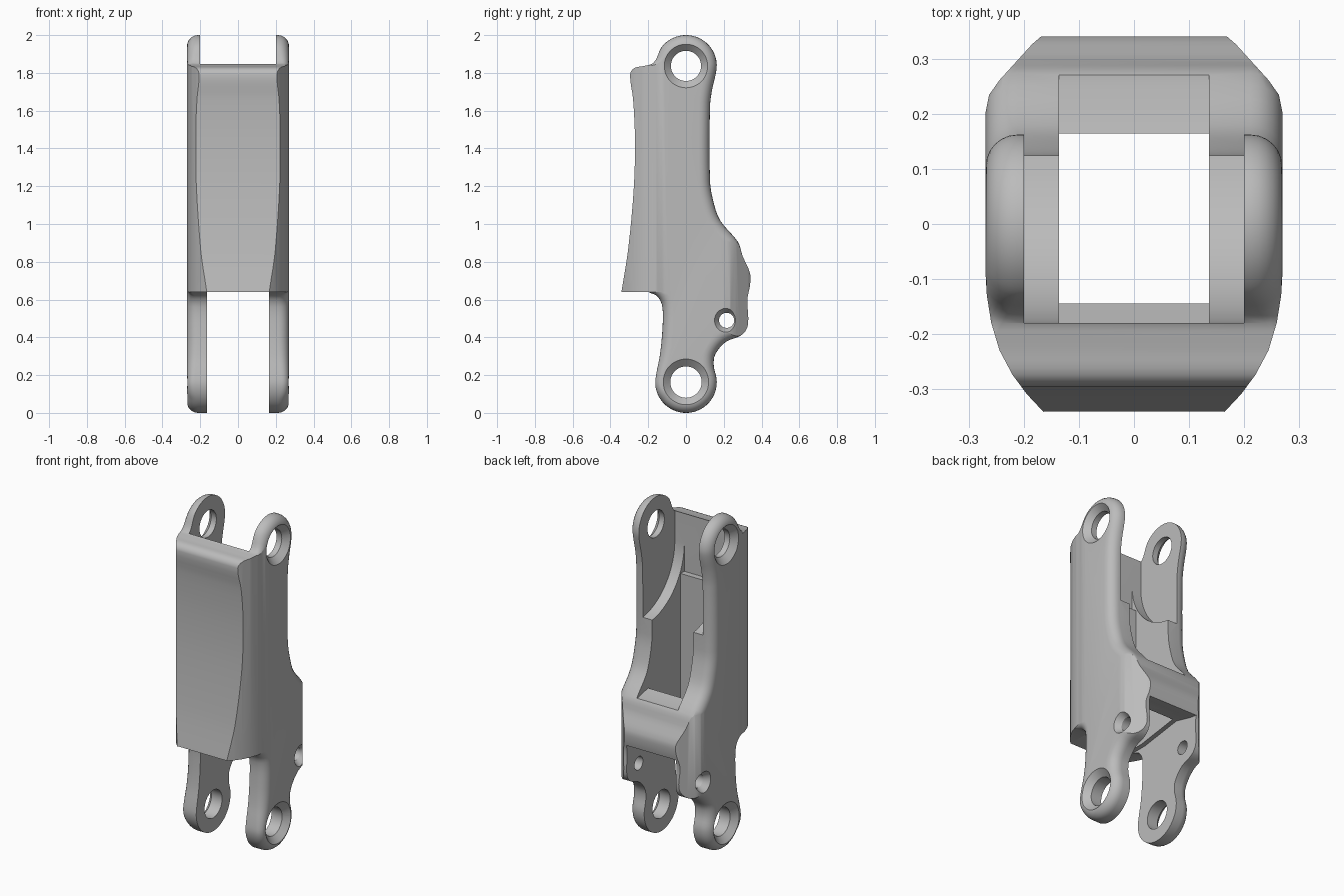
import bpy, bmesh, math
from mathutils import Vector
from mathutils.geometry import interpolate_bezier

if "Cube" in bpy.data.objects:
    bpy.data.objects.remove(bpy.data.objects["Cube"], do_unlink=True)

HALF = 0.27
UPPER, LOWER, SIDE = (0, 1.837), (0, 0.163), (0.215, 0.49)

grey = bpy.data.materials.new("satin_grey")
grey.use_nodes = True
grey.diffuse_color = (0.5, 0.5, 0.5, 1)
grey.node_tree.nodes["Principled BSDF"].inputs["Base Color"].default_value = (0.5, 0.5, 0.5, 1)


def arc(centre, r, start, end, n):
    angles = [math.radians(start + (end - start) * i / n) for i in range(n + 1)]
    return [(centre[0] + r * math.cos(a), centre[1] + r * math.sin(a)) for a in angles]


def smooth(points, n=4):
    """Open smooth curve through the points."""
    p = [Vector((a, b, 0)) for a, b in points]
    out = []
    for i in range(len(p) - 1):
        a, b = p[i], p[i + 1]
        d = (b - a).length / 3
        ta = (b - p[max(i - 1, 0)]).normalized()
        tb = (p[min(i + 2, len(p) - 1)] - a).normalized()
        out += [q.xy for q in interpolate_bezier(a, a + ta * d, b - tb * d, b, n + 1)[:-1]]
    return out + [p[-1].xy]


def loft(name, rings):
    """Solid through a stack of matching rings."""
    bm = bmesh.new()
    vs = [[bm.verts.new(c) for c in ring] for ring in rings]
    n = len(vs[0])
    for a, b in zip(vs, vs[1:]):
        for i in range(n):
            j = (i + 1) % n
            bm.faces.new((a[i], a[j], b[j], b[i]))
    bm.faces.new(vs[0])
    bm.faces.new(vs[-1])
    bmesh.ops.recalc_face_normals(bm, faces=bm.faces)
    me = bpy.data.meshes.new(name)
    bm.to_mesh(me)
    bm.free()
    ob = bpy.data.objects.new(name, me)
    bpy.context.collection.objects.link(ob)
    me.materials.append(grey)
    return ob


def side_prism(name, outline, half):
    return loft(name, [[(x, y, z) for y, z in outline] for x in (-half, half)])


def combine(body, cutter, operation="DIFFERENCE"):
    cutter.hide_render = True
    mod = body.modifiers.new(cutter.name, "BOOLEAN")
    mod.object, mod.operation, mod.solver = cutter, operation, "EXACT"
    bpy.context.view_layer.objects.active = body
    bpy.ops.object.modifier_apply(modifier=mod.name)
    bpy.data.objects.remove(cutter, do_unlink=True)


# Side outline: front shell, upper lug, back hump, lower lug
front = [(-0.342, 0.64), (-0.307, 0.86), (-0.277, 1.18), (-0.27, 1.44), (-0.28, 1.66),
         (-0.296, 1.79), (-0.275, 1.825), (-0.22, 1.837), (-0.17, 1.855)]
back = [(0.138, 1.71), (0.127, 1.62), (0.127, 1.23), (0.143, 1.127), (0.18, 1.02),
        (0.275, 0.905), (0.3, 0.83), (0.339, 0.74), (0.339, 0.677), (0.325, 0.6),
        (0.328, 0.466), (0.296, 0.413), (0.21, 0.375), (0.155, 0.31), (0.147, 0.25)]
notch = [(-0.138, 0.307), (-0.125, 0.44), (-0.125, 0.56), (-0.15, 0.615), (-0.2, 0.64)]
outline = smooth(front + arc(UPPER, 0.163, 143, -15, 9) + back
                 + arc(LOWER, 0.163, 5, -195, 10) + notch)

# Rounded body: edge radius fades out towards the front shell
normals, radii = [], []
for i, p in enumerate(outline):
    t = outline[(i + 1) % len(outline)] - outline[i - 1]
    normals.append(Vector((t.y, -t.x)).normalized())
    radii.append(0.008 + 0.05 * min(1, max(0, (p.x + 0.22) / 0.09)))


def body_ring(side, angle):
    ring = []
    for p, n, r in zip(outline, normals, radii):
        q = p + n * r * (1 - math.cos(angle))
        ring.append((side * (HALF - r * (1 - math.sin(angle))), q.x, q.y))
    return ring


steps = [math.pi / 2 * k / 6 for k in range(7)]
body = loft("link_body", [body_ring(-1, a) for a in reversed(steps)] + [body_ring(1, a) for a in steps])

# Plan outline trims the front and back corners
plan_half = [(0.165, -0.342), (0.195, -0.31), (0.221, -0.275), (0.245, -0.23), (0.26, -0.18),
             (0.268, -0.13), (0.271, -0.08), (0.271, 0.2), (0.264, 0.235), (0.245, 0.262),
             (0.185, 0.328), (0.165, 0.345)]
plan = plan_half + [(-x, y) for x, y in reversed(plan_half)]
combine(body, loft("plan_trim", [[(x, y, z) for x, y in plan] for z in (-0.1, 2.1)]), "INTERSECT")

# Upper pocket between the top lugs, with a curved floor
pocket = [(-0.18, 2.1)] + arc((0.17, 1.67), 0.35, 180, 270, 14) + [(0.5, 1.32), (0.5, 2.1)]
combine(body, side_prism("upper_pocket", pocket, 0.2))

# Central channel, open at the back above the bridge
channel = [(-0.145, 0.5), (-0.145, 1.5), (-0.18, 1.5), (-0.18, 2.1),
           (0.6, 2.1), (0.6, 0.9), (0.25, 0.91), (0.165, 0.93), (0.165, 0.5)]
combine(body, side_prism("channel", channel, 0.137))

# Gap between the lower lugs
gap = [(-0.6, -0.1), (-0.6, 0.641), (-0.1, 0.641), (0.165, 0.68), (0.28, 0.65), (0.6, 0.6), (0.6, -0.1)]
combine(body, side_prism("lower_gap", gap, 0.164))

# Countersunk pivot holes
for name, centre, r, wide in (("upper_hole", UPPER, 0.08, 0.116),
                              ("lower_hole", LOWER, 0.083, 0.122),
                              ("side_hole", SIDE, 0.04, 0.064)):
    stack = [(-0.3, wide), (-HALF, wide), (-0.235, r), (0.235, r), (HALF, wide), (0.3, wide)]
    combine(body, loft(name, [[(x, y, z) for y, z in arc(centre, rad, 0, 352.5, 47)]
                              for x, rad in stack]))

bpy.ops.object.select_all(action="DESELECT")
body.select_set(True)
bpy.context.view_layer.objects.active = body
bpy.ops.object.shade_smooth_by_angle(angle=math.radians(32))
